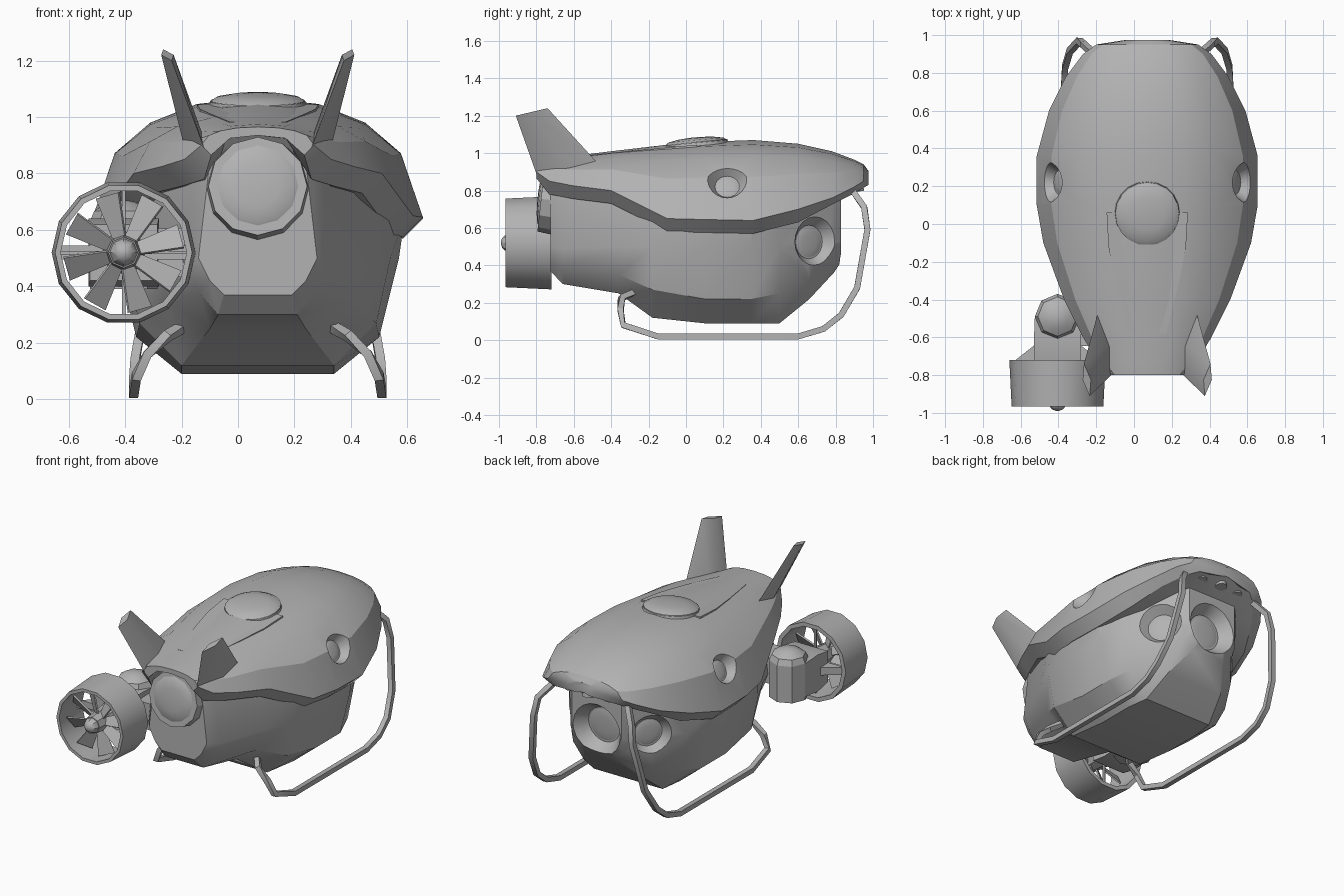
import bpy, bmesh
from math import sin, cos, radians, pi
from mathutils import Vector, Matrix

if "Cube" in bpy.data.objects:
    bpy.data.objects.remove(bpy.data.objects["Cube"])

grey = bpy.data.materials.new("hull_grey")
grey.use_nodes = True
grey.diffuse_color = (0.45, 0.45, 0.45, 1)
grey.node_tree.nodes["Principled BSDF"].inputs["Base Color"].default_value = (0.45, 0.45, 0.45, 1)

CX = 0.07          # centre line of the hull
parts = []


def finish(name, bm):
    bmesh.ops.recalc_face_normals(bm, faces=bm.faces)
    mesh = bpy.data.meshes.new(name)
    bm.to_mesh(mesh)
    bm.free()
    mesh.materials.append(grey)
    obj = bpy.data.objects.new(name, mesh)
    bpy.context.collection.objects.link(obj)
    parts.append(obj)
    return obj


def loft(name, rings, closed=False):
    """Skin a row of equal rings; cap the ends unless closed."""
    bm = bmesh.new()
    rows = [[bm.verts.new(p) for p in ring] for ring in rings]
    n = len(rows[0])
    pairs = list(zip(rows, rows[1:])) + ([(rows[-1], rows[0])] if closed else [])
    for a, b in pairs:
        for i in range(n):
            j = (i + 1) % n
            bm.faces.new((a[i], a[j], b[j], b[i]))
    if not closed:
        bm.faces.new(rows[0])
        bm.faces.new(rows[-1])
    return finish(name, bm)


def frustum(name, start, end, r1, r2, sides=16):
    start, end = Vector(start), Vector(end)
    axis = end - start
    bm = bmesh.new()
    m = Matrix.Translation((start + end) / 2) @ axis.to_track_quat('Z', 'Y').to_matrix().to_4x4()
    bmesh.ops.create_cone(bm, cap_ends=True, segments=sides, radius1=r1, radius2=r2,
                          depth=axis.length, matrix=m)
    return finish(name, bm)


def dome(name, centre, axis, radius, height, sides=14):
    """Shallow cap built from shrinking rings."""
    q = Vector(axis).to_track_quat('Z', 'Y')
    rings = []
    for a in (0, 30, 58, 80):
        r, h = radius * cos(radians(a)), height * sin(radians(a))
        rings.append([Vector(centre) + q @ Vector((r * cos(2 * pi * k / sides),
                      r * sin(2 * pi * k / sides), h)) for k in range(sides)])
    return loft(name, rings)


def porthole(name, body, centre, normal, outer, inner, depth):
    """Cut a tapered recess into the body and set a lens in it."""
    c, n = Vector(centre), Vector(normal).normalized()
    slope = (outer - inner) / depth
    cutter = frustum("cutter", c - n * depth, c + n * 0.06, inner, outer + slope * 0.06, 20)
    cutter.hide_render = True
    mod = body.modifiers.new("cut", 'BOOLEAN')
    mod.object, mod.operation, mod.solver = cutter, 'DIFFERENCE', 'EXACT'
    bpy.context.view_layer.objects.active = body
    bpy.ops.object.modifier_apply(modifier=mod.name)
    parts.remove(cutter)
    bpy.data.objects.remove(cutter)
    dome(name, c - n * (depth + 0.002), n, inner * 0.97, 0.008, 16)


def tube(name, path, radius):
    """Square tube along a path."""
    pts = [Vector(p) for p in path]
    rings = []
    for i, p in enumerate(pts):
        t = (pts[min(i + 1, len(pts) - 1)] - pts[max(i - 1, 0)]).normalized()
        side = Vector((1, 0, 0))
        side = (side - t * side.dot(t)).normalized()
        up = t.cross(side)
        rings.append([p + radius * (side * a + up * b) for a, b in ((1, 1), (-1, 1), (-1, -1), (1, -1))])
    return loft(name, rings)


# Upper shell: y, half width, rim height, top height; the underside arches open at the tail
shell_stations = [
    (-.80, .20, .90, .965), (-.73, .26, .85, .975), (-.60, .34, .825, .985), (-.40, .44, .80, 1.01),
    (-.10, .55, .65, 1.045), (.10, .585, .645, 1.06), (.36, .585, .64, 1.07), (.60, .52, .70, 1.05),
    (.78, .43, .76, 1.01), (.90, .34, .82, .965), (.95, .27, .85, .94), (.975, .11, .865, .905)]
rings = []
for y, w, rim, top in shell_stations:
    wi = w - (.035 if y < -.75 else .07)
    zi = rim - (.035 if y < -.75 or y > .7 else .07)
    arch = top - .03 - zi if y < -.65 else .01
    half = [(wi * .6, zi + arch * .85), (wi, zi)]
    for a in (0, 31, 51, 70):
        a = radians(a)
        half.append((w * cos(a) ** .93, rim + (top - rim) * sin(a) ** .93))
    ring = [(0, zi + arch)] + half + [(0, top)] + [(-x, z) for x, z in reversed(half)]
    rings.append([(CX + x, y, z) for x, z in ring])
shell = loft("upper_shell", rings)

# Lower hull: y, then (half width, height) from bottom to top
hull_stations = [
    (-.725, (.12, .37), (.17, .42), (.21, .50), (.17, .84)),
    (-.66, (.14, .30), (.21, .38), (.26, .49), (.22, .85)),
    (-.36, (.17, .25), (.32, .35), (.38, .50), (.35, .80)),
    (-.18, (.27, .12), (.42, .27), (.47, .50), (.46, .72)),
    (.10, (.27, .09), (.43, .22), (.50, .50), (.52, .64)),
    (.35, (.27, .09), (.43, .22), (.50, .50), (.52, .64)),
    (.50, (.25, .09), (.38, .25), (.43, .50), (.43, .70)),
    (.66, (.21, .22), (.29, .32), (.32, .50), (.32, .77)),
    (.79, (.12, .36), (.18, .42), (.22, .50), (.22, .82)),
    (.83, (.10, .42), (.15, .46), (.18, .53), (.18, .84))]
rings = []
for y, *half in hull_stations:
    ring = half + [(-x, z) for x, z in reversed(half)]
    rings.append([(CX + x, y, z) for x, z in ring])
hull = loft("lower_hull", rings)

# Viewing ports
porthole("front_lens", hull, (CX, .82, .54), (0, 1, -.05), .165, .115, .07)
for s, side in ((1, "left"), (-1, "right")):
    porthole(side + "_nose_lens", hull, (CX + s * .297, .69, .525), (s * .8, .6, 0), .135, .09, .055)
    porthole(side + "_shell_lens", shell, (CX + s * .515, .22, .85), (s * .87, 0, .5), .105, .065, .06)

# Rear port with its collar
frustum("rear_port_collar", (CX, -.55, .73), (CX, -.775, .755), .20, .175, 12)
dome("rear_port_lens", (CX, -.774, .755), (0, -1, .1), .145, .02, 12)

# Small lamps under the nose
for i in (-1, 0, 1):
    x, y = CX + i * .14, .905 - abs(i) * .02
    frustum("nose_lamp", (x, y, .85), (x, y + .01, .793), .038, .038, 12)

# Top hatch and the low fairing behind it
frustum("hatch_base", (CX, .06, 1.0), (CX, .054, 1.058), .18, .168, 20)
dome("hatch_lid", (CX, .055, 1.055), (0, -.09, 1), .17, .03, 20)
loft("hatch_fairing", [[(CX + w, y, z) for w, z in ((-b, .93), (b, .93), (b, t), (-b, t))]
                       for y, b, t in ((.06, .215, 1.045), (-.12, .205, 1.028),
                                       (-.32, .165, 1.01), (-.58, .10, .983))])

# Tail fins and skids, one on each side
for s, side in ((1, "left"), (-1, "right")):
    fin = []
    for pts, t in ((((.25, -.43, .90), (.19, -.80, .89)), .04),
                   (((.335, -.74, 1.24), (.305, -.91, 1.2)), .022)):
        (fx, fy, fz), (bx, by, bz) = pts
        my, mx, mz = (fy + by) / 2, (fx + bx) / 2, (fz + bz) / 2
        fin.append([(CX + s * x, y, z) for x, y, z in
                    ((fx, fy, fz), (mx + t, my, mz), (bx, by, bz), (mx - t, my, mz))])
    loft(side + "_fin", fin)
    skid = [(.25, -.26, .265), (.32, -.345, .225), (.39, -.35, .16), (.43, -.335, .08), (.44, -.15, .02),
            (.44, .60, .02), (.44, .735, .06), (.435, .83, .135), (.41, .915, .28), (.36, .97, .59),
            (.34, .953, .71), (.27, .89, .80)]
    tube(side + "_skid", [(CX + s * x, y, z) for x, y, z in skid], .016)

# Side thruster: duct, hub, blades and struts
PX, PZ = -.405, .52


def polar(r, a, y):
    return Vector((PX + r * cos(a), y, PZ + r * sin(a)))


profile = ((.243, -.965), (.255, -.72), (.228, -.72), (.223, -.965))
loft("thruster_duct", [[polar(r, 2 * pi * k / 14, y) for r, y in profile] for k in range(14)], True)
frustum("thruster_hub", polar(0, 0, -.70), polar(0, 0, -.94), .08, .055, 8)
dome("hub_cap", polar(0, 0, -.94), (0, -1, 0), .05, .05, 8)
for k in range(8):
    a = 2 * pi * (k + .35) / 8
    out, tan = Vector((cos(a), 0, sin(a))), Vector((-sin(a), 0, cos(a)))
    chord = tan * cos(.6) + Vector((0, sin(.6), 0))
    thick = out.cross(chord)
    loft("blade", [[polar(r, a, -.87) + chord * w * i + thick * .005 * j
                    for i, j in ((1, 1), (-1, 1), (-1, -1), (1, -1))]
                   for r, w in ((.04, .024), (.21, .05))])
for k in range(4):
    a = k * pi / 2
    tube("duct_strut", [polar(.04, a, -.77), polar(.235, a + .001, -.77)], .006)

# Thruster pod, duct bracket and the arm holding it to the hull
frustum("pod_body", (PX, -.49, .39), (PX, -.49, .63), .12, .12, 8)
dome("pod_cap", (PX, -.49, .63), (0, 0, 1), .12, .075, 8)
for name, stations in (("pod_housing", ((-.49, .12, .11), (-.62, .125, .12), (-.73, .12, .10))),
                       ("duct_bracket", ((-.64, .12, .025), (-.73, .235, .025)))):
    loft(name, [[(PX + x, y, PZ + z) for x, z in ((w, h), (-w, h), (-w, -h), (w, -h))]
                for y, w, h in stations])
loft("pod_arm", [[(x, -.56 + y, .52 + z) for y, z in ((h, h), (-h, h), (-h, -h), (h, -h))]
                 for x, h in ((-.42, .08), (-.10, .09))])

# Soft shading with crisp creases
bpy.ops.object.select_all(action='DESELECT')
for obj in parts:
    obj.select_set(True)
bpy.context.view_layer.objects.active = parts[0]
bpy.ops.object.shade_smooth_by_angle(angle=radians(28))
